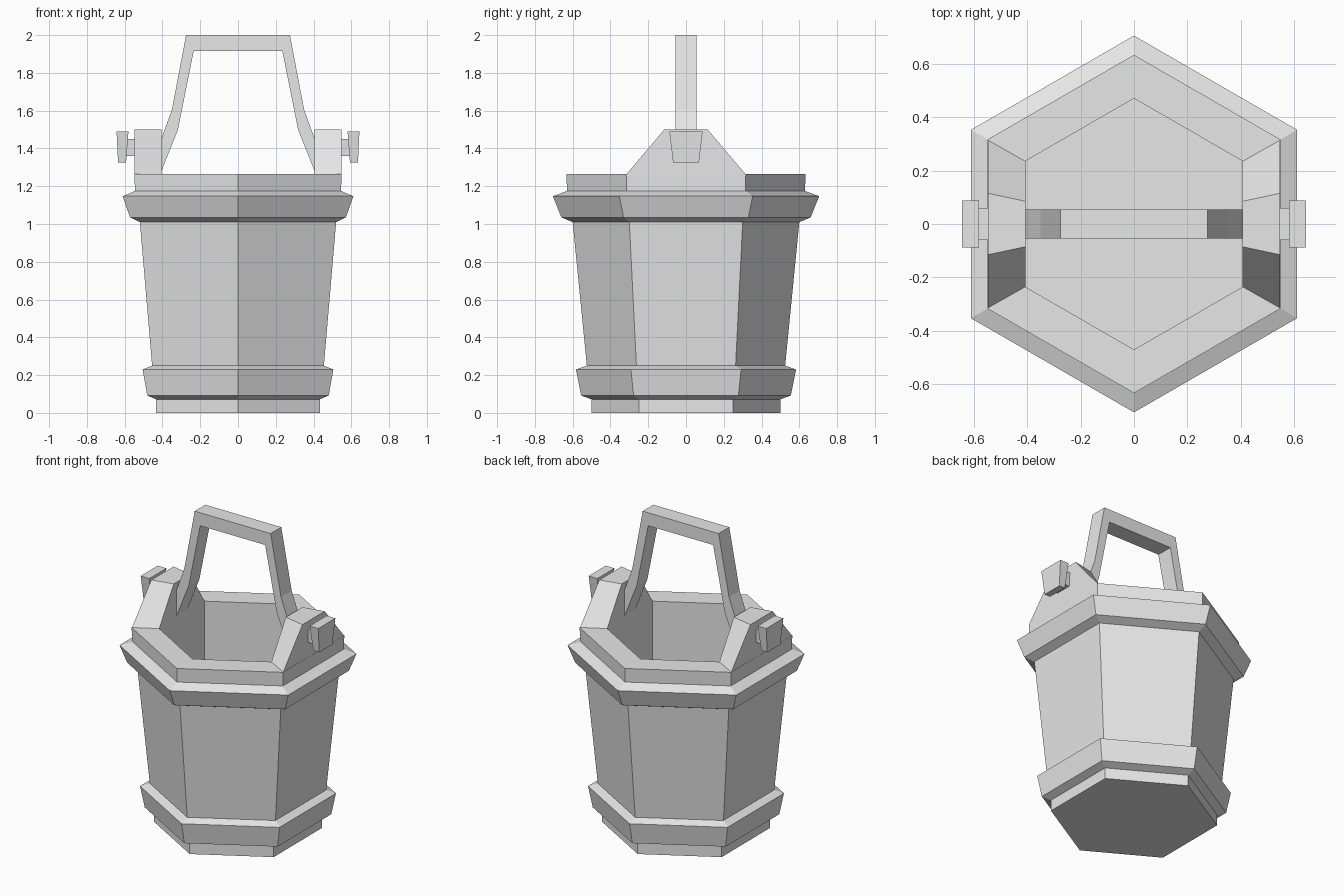
import bpy, bmesh
from math import sin, cos, pi

cube = bpy.data.objects.get("Cube")
if cube:
    bpy.data.objects.remove(cube, do_unlink=True)

grey = bpy.data.materials.new("plain_grey")
grey.use_nodes = True
colour = (0.8, 0.8, 0.8, 1)
grey.diffuse_color = colour
grey.node_tree.nodes["Principled BSDF"].inputs["Base Color"].default_value = colour


def loft(name, rings, closed=False):
    """Skin a list of equal point loops, capping both ends unless closed."""
    bm = bmesh.new()
    loops = [[bm.verts.new(p) for p in ring] for ring in rings]
    n = len(loops[0])
    for a, b in zip(loops, loops[1:] + (loops[:1] if closed else [])):
        for i in range(n):
            j = (i + 1) % n
            bm.faces.new((a[i], a[j], b[j], b[i]))
    if not closed:
        bm.faces.new(loops[0][::-1])
        bm.faces.new(loops[-1])
    bmesh.ops.recalc_face_normals(bm, faces=bm.faces)
    mesh = bpy.data.meshes.new(name)
    bm.to_mesh(mesh)
    bm.free()
    mesh.materials.append(grey)
    obj = bpy.data.objects.new(name, mesh)
    bpy.context.collection.objects.link(obj)
    return obj


def hexagon(r, z):
    return [(r * sin(i * pi / 3), r * cos(i * pi / 3), z) for i in range(6)]


def rect(x, half_low, half_high, low, high):
    return [(x, -half_low, low), (x, half_low, low),
            (x, half_high, high), (x, -half_high, high)]


# Bucket: outer profile with two bands, rim, and hollow inside
profile = [(0.5, 0), (0.5, 0.072), (0.555, 0.092), (0.583, 0.23), (0.525, 0.25),
           (0.6, 1.01), (0.66, 1.035), (0.705, 1.147), (0.63, 1.175),
           (0.633, 1.265), (0.47, 1.265), (0.47, 0.08)]
loft("bucket", [hexagon(r, z) for r, z in profile])

for side, s in (("left", 1), ("right", -1)):
    # Raised ear over the rim
    loft(side + "_ear", [rect(s * 0.406, 0.235, 0.085, 1.264, 1.5),
                         rect(s * 0.547, 0.315, 0.115, 1.264, 1.5)])
    # Peg and its tapered head
    loft(side + "_peg", [rect(s * 0.54, 0.055, 0.06, 1.36, 1.45),
                         rect(s * 0.61, 0.055, 0.06, 1.36, 1.45)])
    head = [(0.59, 0.6, 0.068, 1.325), (0.58, 0.643, 0.088, 1.49)]
    head[0] = (0.593, 0.635, 0.068, 1.325)
    loft(side + "_peg_head",
         [[(s * a, -h, z), (s * b, -h, z), (s * b, h, z), (s * a, h, z)]
          for a, b, h, z in head])

# Bent handle: outer and inner outline swept across its width
half = [((0.41, 1.44), (0.41, 1.27)), ((0.35, 1.605), (0.318, 1.5)),
        ((0.275, 2.0), (0.235, 1.915))]
path = [((-a, b), (-c, d)) for (a, b), (c, d) in half] + half[::-1]
w = 0.055
loft("handle", [[(o[0], -w, o[1]), (o[0], w, o[1]), (i[0], w, i[1]), (i[0], -w, i[1])]
                for o, i in path])
